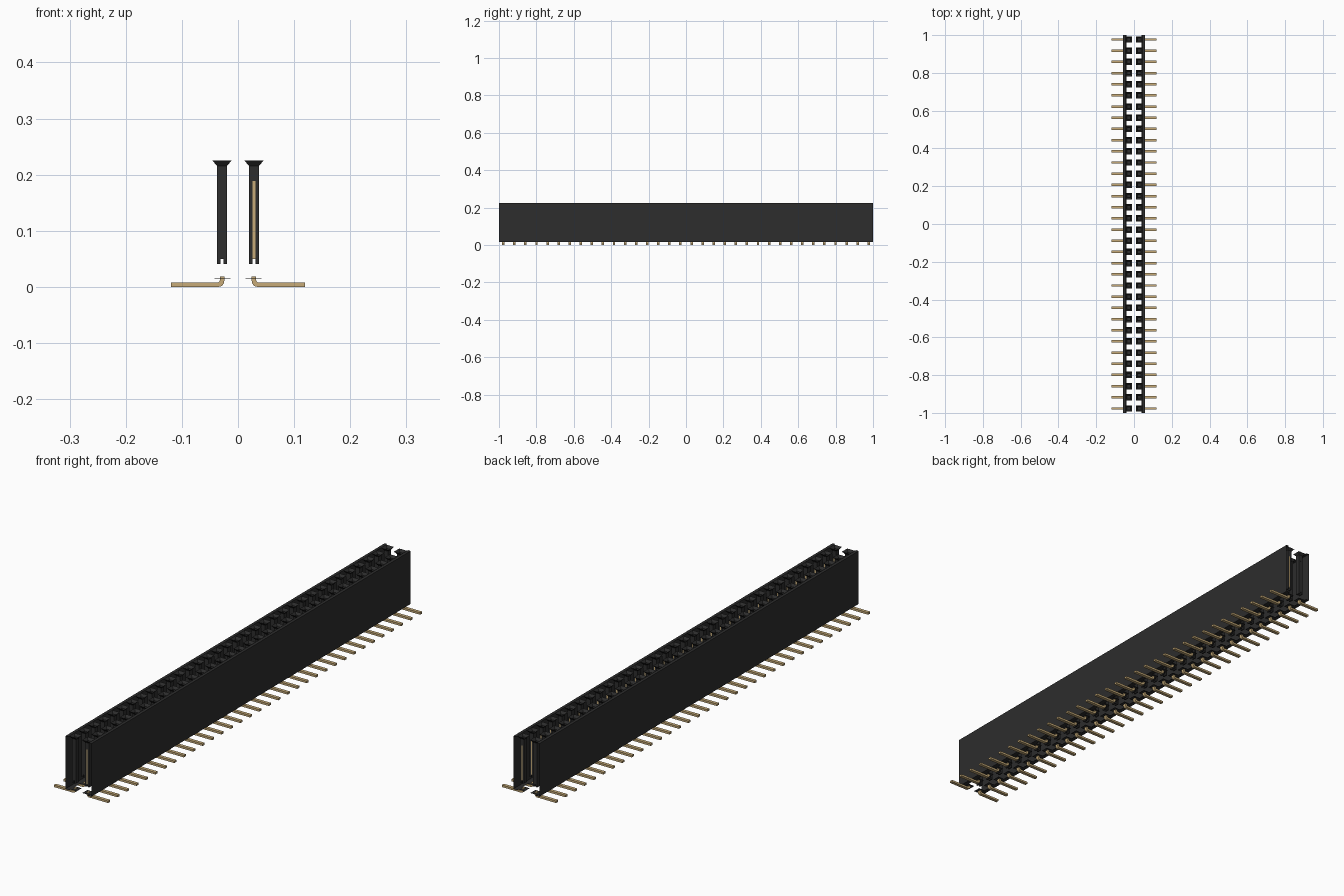
import bpy, bmesh, math

cube = bpy.data.objects.get("Cube")
if cube:
    bpy.data.objects.remove(cube, do_unlink=True)

COUNT = 34
PITCH = 0.0592
Y0 = -PITCH * (COUNT - 1) / 2
ROW_X = 0.0285


def material(name, color, rough):
    m = bpy.data.materials.new(name)
    m.use_nodes = True
    m.diffuse_color = color
    bsdf = m.node_tree.nodes["Principled BSDF"]
    bsdf.inputs["Base Color"].default_value = color
    bsdf.inputs["Roughness"].default_value = rough
    return m


BLACK = material("black plastic", (0.026, 0.026, 0.026, 1), 0.6)
GOLD = material("pale gold", (0.57, 0.41, 0.19, 1), 0.5)


def finish(name, bm, mat, repeat=False):
    """Turn a bmesh into an object, optionally repeated along the row."""
    me = bpy.data.meshes.new(name)
    bm.to_mesh(me)
    bm.free()
    me.materials.append(mat)
    ob = bpy.data.objects.new(name, me)
    bpy.context.collection.objects.link(ob)
    if repeat:
        ob.location.y = Y0
        arr = ob.modifiers.new("row", 'ARRAY')
        arr.count = COUNT
        arr.use_relative_offset = False
        arr.use_constant_offset = True
        arr.constant_offset_displace = (0, PITCH, 0)
    return ob


def add_box(bm, x0, x1, y0, y1, z0, z1):
    vs = bmesh.ops.create_cube(bm, size=1)["verts"]
    for v in vs:
        v.co.x = x1 if v.co.x > 0 else x0
        v.co.y = y1 if v.co.y > 0 else y0
        v.co.z = z1 if v.co.z > 0 else z0


def square_loop(bm, cx, half, z):
    return [bm.verts.new((cx + sx * half, sy * half, z))
            for sx, sy in ((-1, -1), (1, -1), (1, 1), (-1, 1))]


for side, label in ((1, "left"), (-1, "right")):
    cx = side * ROW_X

    # Side wall: a thin sheet folded over at the top and bottom edges
    bm = bmesh.new()
    profile = [(0.045, 0.225), (0.057, 0.225), (0.057, 0.015), (0.040, 0.015)]
    near = [bm.verts.new((side * x, -1, z)) for x, z in profile]
    far = [bm.verts.new((side * x, 1, z)) for x, z in profile]
    for i in range(3):
        f = [near[i], near[i + 1], far[i + 1], far[i]]
        bm.faces.new(f if side < 0 else f[::-1])
    bmesh.ops.recalc_face_normals(bm, faces=bm.faces)
    if sum(f.normal.x * side for f in bm.faces) < 0:
        bmesh.ops.reverse_faces(bm, faces=bm.faces)
    finish(label + "_wall", bm, BLACK)

    # Socket: flared mouth leading into a square throat with a floor
    bm = bmesh.new()
    loops = [square_loop(bm, cx, 0.017, 0.225),
             square_loop(bm, cx, 0.009, 0.2155),
             square_loop(bm, cx, 0.009, 0.189)]
    for a, b in zip(loops, loops[1:]):
        for i in range(4):
            j = (i + 1) % 4
            bm.faces.new((b[i], b[j], a[j], a[i]))
    bm.faces.new(loops[-1][::-1])
    # Two legs below the throat
    for s in (-1, 1):
        xs = sorted((cx + s * 0.0028, cx + s * 0.009))
        add_box(bm, xs[0], xs[1], -0.009, 0.009, 0.041, 0.189)
    finish(label + "_sockets", bm, BLACK, True)

    # Contact blade between the legs
    bm = bmesh.new()
    add_box(bm, cx - 0.0028, cx + 0.0028, -0.008, 0.008, 0.05, 0.189)
    finish(label + "_contacts", bm, GOLD if side > 0 else BLACK, True)

    # Floor tab around the pin, joined to the wall fold
    bm = bmesh.new()
    xs = sorted((side * 0.013, side * 0.042))
    add_box(bm, xs[0], xs[1], -0.015, 0.015, 0.0145, 0.0155)
    finish(label + "_floor_tabs", bm, BLACK, True)

    # Surface-mount pin: short upright, rounded bend and flat foot
    outline = [(0.119, 0.0), (0.119, 0.008), (0.0355, 0.008), (0.0335, 0.009),
               (0.0325, 0.011), (0.0325, 0.0185), (0.0245, 0.0185), (0.0245, 0.010)]
    for k in range(1, 5):
        a = math.pi + k * math.pi / 8
        outline.append((0.0345 + 0.010 * math.cos(a), 0.010 + 0.010 * math.sin(a)))
    bm = bmesh.new()
    face = bm.faces.new([bm.verts.new((side * x, -0.0065, z)) for x, z in outline])
    ext = bmesh.ops.extrude_face_region(bm, geom=[face])
    for v in ext["geom"]:
        if isinstance(v, bmesh.types.BMVert):
            v.co.y = 0.0065
    bmesh.ops.recalc_face_normals(bm, faces=bm.faces)
    finish(label + "_pins", bm, GOLD, True)
